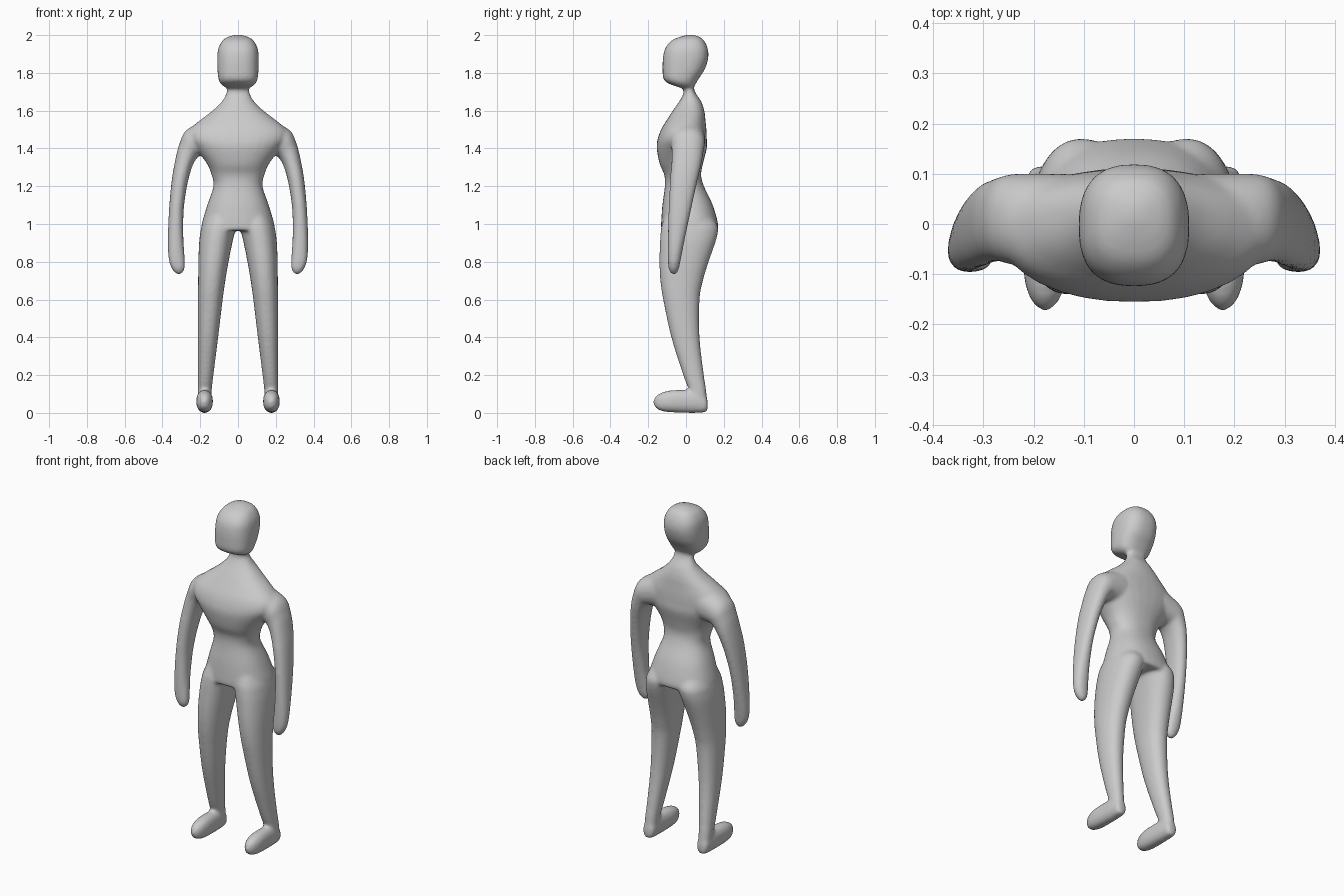
import bpy, bmesh
from math import cos, sin, pi
from mathutils import Vector

bm = bmesh.new()
SEG, STEPS = 32, 5


def power(v, n):
    return (1 if v >= 0 else -1) * abs(v) ** (2 / n)


def smooth_rows(rows):
    """Catmull-Rom interpolation between cross-section rows."""
    out = []
    for i in range(len(rows) - 1):
        a, b, c, d = rows[max(i - 1, 0)], rows[i], rows[i + 1], rows[min(i + 2, len(rows) - 1)]
        for k in range(STEPS):
            t = k / STEPS
            out.append([0.5 * (2 * q + (r - p) * t + (2 * p - 5 * q + 4 * r - s) * t * t
                               + (3 * q - p - 3 * r + s) * t ** 3)
                        for p, q, r, s in zip(a, b, c, d)])
    return out + [rows[-1]]


def loft(frames, n):
    """Skin superellipse rings given as (centre, half axis u, half axis v)."""
    rings = []
    for c, u, v in frames:
        rings.append([bm.verts.new(c + u * power(cos(2 * pi * k / SEG), n)
                                   + v * power(sin(2 * pi * k / SEG), n)) for k in range(SEG)])
    for r0, r1 in zip(rings, rings[1:]):
        for k in range(SEG):
            j = (k + 1) % SEG
            bm.faces.new((r0[k], r0[j], r1[j], r1[k]))
    bm.faces.new(rings[0][::-1])
    bm.faces.new(rings[-1])


def column(rows, n=2.2):
    """Centred rings: z, half width, front y, back y."""
    loft([(Vector((0, (f + b) / 2, z)), Vector((w, 0, 0)), Vector((0, (b - f) / 2, 0)))
          for z, w, f, b in smooth_rows(rows)], n)


def limb(rows, side, n=2.2):
    """Tilted rings: inner x, inner z, outer x, outer z, front y, back y."""
    loft([(Vector((side * (xi + xo) / 2, (f + b) / 2, (zi + zo) / 2)),
           Vector((side * (xo - xi) / 2, 0, (zo - zi) / 2)), Vector((0, (b - f) / 2, 0)))
          for xi, zi, xo, zo, f, b in smooth_rows(rows)], n)


# Torso and neck
column([(0.965, 0.19, -0.13, 0.165), (1.0, 0.192, -0.132, 0.17), (1.1, 0.163, -0.125, 0.142),
        (1.2, 0.13, -0.112, 0.095), (1.26, 0.14, -0.115, 0.08), (1.32, 0.165, -0.14, 0.09),
        (1.4, 0.225, -0.155, 0.11), (1.45, 0.26, -0.15, 0.11), (1.5, 0.255, -0.132, 0.108),
        (1.55, 0.2, -0.102, 0.103), (1.6, 0.135, -0.07, 0.097), (1.65, 0.084, -0.035, 0.08),
        (1.69, 0.063, -0.014, 0.053), (1.72, 0.06, -0.016, 0.042), (1.77, 0.06, -0.03, 0.04)], 2.3)

# Head
column([(1.718, 0.045, -0.015, 0.03), (1.728, 0.075, -0.05, 0.042), (1.745, 0.094, -0.095, 0.053),
        (1.77, 0.104, -0.12, 0.068), (1.82, 0.109, -0.124, 0.1), (1.88, 0.11, -0.122, 0.118),
        (1.93, 0.104, -0.11, 0.115), (1.97, 0.083, -0.078, 0.096), (1.99, 0.055, -0.035, 0.073),
        (2.002, 0.012, 0.01, 0.035)], 2.5)

for side in (1, -1):
    # Arm
    limb([(0.12, 1.36, 0.15, 1.56, -0.09, 0.1), (0.2, 1.36, 0.27, 1.5, -0.082, 0.1),
          (0.215, 1.352, 0.31, 1.425, -0.075, 0.093), (0.24, 1.31, 0.332, 1.34, -0.077, 0.083),
          (0.266, 1.22, 0.351, 1.23, -0.085, 0.06), (0.287, 1.08, 0.365, 1.08, -0.092, 0.028),
          (0.289, 0.93, 0.371, 0.93, -0.096, -0.004), (0.282, 0.82, 0.368, 0.82, -0.096, -0.026),
          (0.281, 0.77, 0.354, 0.77, -0.093, -0.036), (0.292, 0.743, 0.335, 0.743, -0.083, -0.047),
          (0.308, 0.731, 0.316, 0.731, -0.068, -0.06)], side)
    # Leg
    limb([(0.005, 1.05, 0.165, 1.05, -0.11, 0.13), (0.006, 0.99, 0.192, 0.99, -0.13, 0.168),
          (0.018, 0.95, 0.2, 0.95, -0.135, 0.168), (0.03, 0.9, 0.206, 0.9, -0.138, 0.155),
          (0.05, 0.8, 0.21, 0.8, -0.141, 0.12), (0.067, 0.7, 0.211, 0.7, -0.136, 0.09),
          (0.081, 0.6, 0.212, 0.6, -0.121, 0.072), (0.105, 0.4, 0.212, 0.4, -0.078, 0.072),
          (0.13, 0.2, 0.212, 0.2, -0.015, 0.095), (0.139, 0.12, 0.213, 0.12, 0.015, 0.107),
          (0.142, 0.05, 0.213, 0.05, 0.03, 0.112)], side)
    # Foot: y, half width, bottom z, top z
    foot = [(0.115, 0.015, 0.02, 0.06), (0.105, 0.032, 0.004, 0.09), (0.06, 0.039, 0.0, 0.118),
            (0.0, 0.042, 0.0, 0.122), (-0.08, 0.044, 0.003, 0.119), (-0.13, 0.037, 0.01, 0.107),
            (-0.16, 0.022, 0.026, 0.088), (-0.173, 0.005, 0.05, 0.064)]
    loft([(Vector((side * 0.177, y, (lo + hi) / 2)), Vector((w, 0, 0)), Vector((0, 0, (hi - lo) / 2)))
          for y, w, lo, hi in smooth_rows(foot)], 2.3)

bmesh.ops.recalc_face_normals(bm, faces=bm.faces)
mesh = bpy.data.meshes.new("body")
bm.to_mesh(mesh)
bm.free()
body = bpy.data.objects.new("body", mesh)
bpy.context.collection.objects.link(body)

# Fuse the parts into one smooth skin
fuse = body.modifiers.new("fuse", 'REMESH')
fuse.mode = 'VOXEL'
fuse.voxel_size = 0.009
fuse.use_smooth_shade = True
relax = body.modifiers.new("relax", 'SMOOTH')
relax.factor = 0.5
relax.iterations = 8
